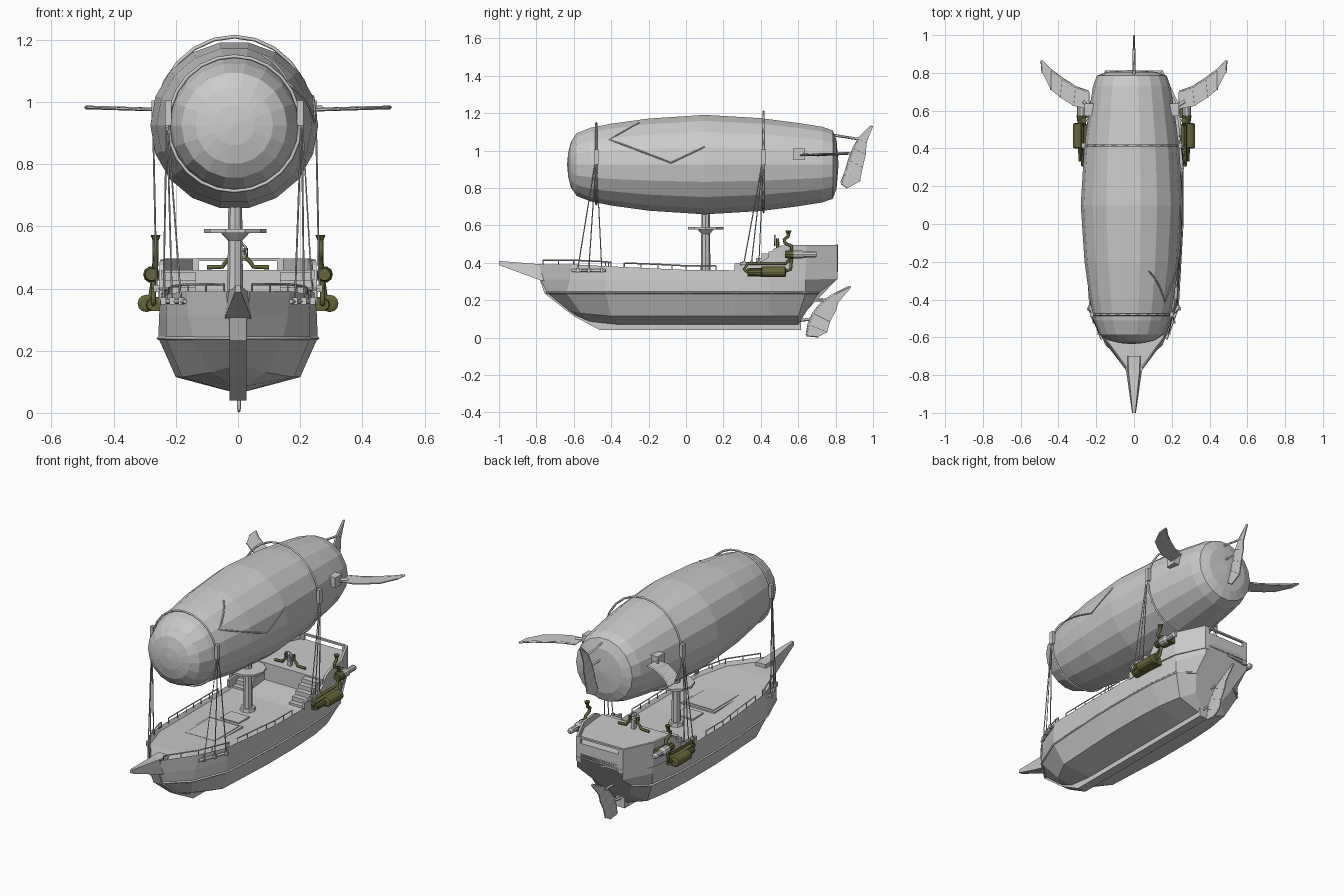
import bpy, bmesh, math
from math import sin, cos, pi
from mathutils import Vector

if "Cube" in bpy.data.objects:
    bpy.data.objects.remove(bpy.data.objects["Cube"])

CX, CZ = -0.012, 0.925      # balloon axis
olive = bpy.data.materials.new("olive")
olive.diffuse_color = (0.13, 0.13, 0.045, 1)
olive.use_nodes = True
olive.node_tree.nodes["Principled BSDF"].inputs["Base Color"].default_value = olive.diffuse_color


def mesh(name, verts, faces, mat=None, thick=0):
    me = bpy.data.meshes.new(name)
    me.from_pydata([tuple(v) for v in verts], [], faces)
    bm = bmesh.new()
    bm.from_mesh(me)
    bmesh.ops.recalc_face_normals(bm, faces=bm.faces)
    bm.to_mesh(me)
    bm.free()
    ob = bpy.data.objects.new(name, me)
    bpy.context.collection.objects.link(ob)
    if mat:
        me.materials.append(mat)
    if thick:
        m = ob.modifiers.new("thickness", 'SOLIDIFY')
        m.thickness, m.offset = thick, 0
    return ob


def loft(name, rings, mat=None, caps=True):
    n = len(rings[0])
    f = [(i*n + j, i*n + (j+1) % n, (i+1)*n + (j+1) % n, (i+1)*n + j)
         for i in range(len(rings)-1) for j in range(n)]
    if caps:
        f += [tuple(range(n)), tuple(range((len(rings)-1)*n, len(rings)*n))]
    return mesh(name, [p for r in rings for p in r], f, mat)


def box(name, c, s, mat=None):
    rings = [[(c[0]+a*s[0]/2, c[1]+b*s[1]/2, c[2]+k*s[2]/2)
              for a, b in ((-1, -1), (1, -1), (1, 1), (-1, 1))] for k in (-1, 1)]
    return loft(name, rings, mat)


def lathe_y(name, prof, x, z, n, mat=None):
    return loft(name, [[(x + r*cos(2*pi*k/n), y, z + r*sin(2*pi*k/n)) for k in range(n)]
                       for y, r in prof], mat)


def lathe_z(name, prof, x, y, n, mat=None):
    return loft(name, [[(x + r*cos(2*pi*k/n), y + r*sin(2*pi*k/n), z) for k in range(n)]
                       for z, r in prof], mat)


def prism_x(name, yz, half):
    return loft(name, [[(s*half, y, z) for y, z in yz] for s in (-1, 1)])


def tube(name, pts, r=0.003, mat=None, closed=False, res=0):
    cu = bpy.data.curves.new(name, 'CURVE')
    cu.dimensions = '3D'
    cu.bevel_depth, cu.bevel_resolution, cu.use_fill_caps = r, res, True
    sp = cu.splines.new('POLY')
    sp.points.add(len(pts)-1)
    for p, q in zip(sp.points, pts):
        p.co = (*q, 1)
    sp.use_cyclic_u = closed
    ob = bpy.data.objects.new(name, cu)
    bpy.context.collection.objects.link(ob)
    if mat:
        cu.materials.append(mat)
    bpy.ops.object.select_all(action='DESELECT')
    bpy.context.view_layer.objects.active = ob
    ob.select_set(True)
    bpy.ops.object.convert(target='MESH')
    return ob


def fin(name, lead, trail, place):
    # ribbed bat-wing membrane between two edges
    n = len(lead)
    v = [place(*p) for p in lead + trail]
    mesh(name, v, [(i, i+1, n+i+1, n+i) for i in range(n-1)], thick=0.006)
    for i in range(n):
        tube(name + "_rib", [v[i], v[n+i]], 0.005)
    tube(name + "_spar", v[:n], 0.006)


# balloon envelope
PROF = [(-.635, .01), (-.63, .065), (-.615, .125), (-.585, .17), (-.51, .2), (-.4, .222), (-.2, .25),
        (.1, .27), (.4, .252), (.6, .226), (.73, .205), (.785, .185), (.805, .13), (.815, .01)]
lathe_y("balloon", PROF, CX, CZ, 18)


def radius(y):
    for (a, r), (b, q) in zip(PROF, PROF[1:]):
        if a <= y <= b:
            return r + (q-r)*(y-a)/(b-a)


# seam lines on the balloon
seam = [(-.25, 1.15), (-.41, 1.06), (-.08, .935), (.1, 1.02)]
path = [Vector(a).lerp(Vector(b), k/6) for a, b in zip(seam, seam[1:]) for k in range(7)]
tube("balloon_seam", [(CX + math.sqrt(radius(y)**2 - (z-CZ)**2), y, z) for y, z in path], 0.004)

# straps around the balloon, with side brackets
for y, r, top in ((-.48, .212, .222), (.415, .256, .285)):
    tube("strap", [(CX + r*cos(k*pi/12), y, CZ + (top if k < 12 else r)*sin(k*pi/12)) for k in range(24)],
         0.006, closed=True)
    for s in (-1, 1):
        box("strap_bracket", (CX + s*r, y, .965), (.02, .026, .08))

# hull: half sections from keel to sheer, mirrored into rings
half = [
    [(.015, -.60, .12), (.018, -.64, .15), (.02, -.75, .24), (.03, -.775, .31), (.038, -.78, .39)],
    [(.02, -.52, .085), (.09, -.56, .13), (.145, -.64, .24), (.16, -.62, .31), (.165, -.61, .392)],
    [(.03, -.36, .07), (.18, -.40, .115), (.232, -.43, .24), (.232, -.43, .31), (.226, -.43, .382)],
    [(.03, 0, .07), (.2, 0, .115), (.256, 0, .24), (.254, 0, .31), (.25, 0, .362)],
    [(.03, .26, .07), (.2, .26, .115), (.256, .26, .24), (.254, .26, .31), (.25, .26, .36)],
    [(.03, .45, .07), (.19, .45, .115), (.25, .45, .24), (.25, .45, .31), (.248, .45, .38)],
    [(.03, .6, .07), (.165, .6, .115), (.225, .64, .24), (.228, .64, .31), (.228, .64, .40)],
    [(.03, .62, .11), (.09, .65, .15), (.135, .71, .24), (.15, .81, .315), (.15, .81, .40)]]
hull = loft("hull", [h + [(-x, y, z) for x, y, z in reversed(h)] for h in half])
bm = bmesh.new()
bm.from_mesh(hull.data)
deck = [f for f in bm.faces if len(f.verts) == 4 and f.normal.z > .8 and all(v.co.z > .35 for v in f.verts)]
bmesh.ops.inset_region(bm, faces=deck, thickness=.014)
bmesh.ops.translate(bm, vec=(0, 0, -.02), verts=list({v for f in deck for v in f.verts}))
bm.to_mesh(hull.data)
bm.free()

# keel and stem, bowsprit
prism_x("keel", [(-.46, .04), (.615, .04), (.615, .11), (-.42, .09), (-.57, .13), (-.72, .25), (-.75, .32),
                 (-.782, .31), (-.755, .235), (-.6, .115)], .028)
loft("bowsprit", [[(-w, y, a), (w, y, a), (w*.7, y, b), (-w*.7, y, b)]
                  for y, w, a, b in ((-1, .01, .388, .41), (-.775, .042, .305, .392), (-.70, .045, .30, .392))])

# sterncastle block with bulwarks and open stern rail
out = [(.247, .44), (.244, .55), (.228, .64), (.15, .81)]
ring = out + [(-x, y) for x, y in reversed(out)]
loft("quarterdeck", [[(x, y, z) for x, y in ring] for z in (.36, .46)])
for s in (-1, 1):
    wall = [(.247, .26, .395), (.248, .40, .405), (.247, .44, .43), (.246, .47, .475), (.244, .51, .492),
            (.228, .64, .496), (.15, .805, .496), (.125, .805, .496)]
    mesh("stern_bulwark", [(s*x, y, .35) for x, y, z in wall] + [(s*x, y, z) for x, y, z in wall],
         [(i, i+1, i+9, i+8) for i in range(7)], thick=.014)
    # wale strip, stern moulding
    tube("wale", [(s*h[2][0], h[2][1], h[2][2]) for h in half], .006)
    tube("stern_moulding", [(s*x, y, .375) for x, y in out[1:]] + [(0, .81, .375)], .004)
    # deck stairs
    for k in range(5):
        box("stair", (s*.185, .31 + k*.03, .345 + k*.012), (.1, .05, .02 + k*.024))
    # rails on posts
    for rail in ([(.045, -.765, .392), (.16, -.60, .392), (.218, -.43, .384), (.222, -.40, .38)],
                 [(.226, -.33, .377), (.235, -.15, .37), (.243, 0, .362), (.243, .16, .361)]):
        up = [Vector((s*x, y, z + .022)) for x, y, z in rail]
        tube("deck_rail", up, .004)
        for a, b in zip(up, up[1:]):
            for q in (a, (a+b)/2, b):
                tube("rail_post", [q, q - Vector((0, 0, .03))], .003)
    # rigging with chain planks
    tube("front_chain_plank", [(s*.17, -.61, .358), (s*.235, -.43, .358)], .008)
    tube("rear_chain_plank", [(s*.258, .29, .395), (s*.258, .41, .395)], .008)
    for top, feet in (((CX + s*.217, -.48, .97), ((.183, -.58, .36), (.212, -.52, .36), (.24, -.45, .36))),
                      ((CX + s*.262, .415, .97), ((.262, .31, .40), (.262, .35, .40), (.262, .39, .40)))):
        for x, y, z in feet:
            tube("rope", [top, (s*x, y, z)], .003)
            box("rope_block", (s*x, y, z), (.018, .014, .022))

    # engine with pipes
    X = s*.295
    lathe_y("engine_drum", [(.40, .018), (.405, .028), (.53, .028), (.535, .018)], X, .352, 12, olive)
    lathe_y("engine_cylinder", [(.33, .018), (.41, .022)], s*.275, .348, 10, olive)
    box("engine_mount", (s*.262, .43, .35), (.04, .2, .045), olive)
    tube("intake_pipe", [(s*.272, .33, .35), (s*.272, .31, .365), (s*.272, .33, .395), (s*.272, .53, .395),
                         (s*.272, .555, .42)], .008, olive, res=1)
    tube("exhaust_pipe", [(s*.28, .53, .355), (s*.28, .56, .365), (s*.27, .565, .43), (s*.265, .565, .49),
                          (s*.265, .53, .505), (s*.265, .525, .525), (s*.265, .545, .54), (s*.265, .548, .56)],
         .01, olive, res=1)
    lathe_z("exhaust_mouth", [(.555, .01), (.572, .016)], s*.265, .548, 8, olive)
    lathe_y("turbine", [(.56, .016), (.57, .024), (.62, .024), (.63, .017), (.69, .017), (.70, .01)],
            s*.278, .445, 10)
    lathe_y("turbine_collar", [(.53, .02), (.575, .027)], s*.278, .445, 10, olive)
    box("turbine_bracket", (s*.255, .60, .44), (.06, .08, .03), olive)
    # pipes beside the helm
    tube("helm_pipe", [(s*.1, .49, .468), (s*.05, .49, .47), (s*.04, .49, .485), (s*.025, .49, .5),
                       (s*.025, .49, .53)], .008, olive, res=1)

    # side fin with bracket and strut
    box("side_fin_bracket", (CX + s*.225, .605, .98), (.05, .065, .06))
    tube("side_fin_arm", [(CX + s*.22, .61, .98), (s*.27, .65, .98)], .008)
    fin("side_fin", [(.24, .70), (.31, .725), (.38, .77), (.44, .815), (.49, .865)],
        [(.24, .61), (.32, .625), (.39, .67), (.44, .71), (.485, .80)],
        lambda x, y: (s*x, y, .975 + .03*(x-.24)))

box("stern_rail", (0, .805, .493), (.27, .014, .01))
box("hatch", (0, -.24, .348), (.22, .26, .016))
box("hatch_cover", (0, -.24, .354), (.19, .23, .012))
box("grating", (0, -.03, .345), (.12, .1, .014))

# mast and crow's nest
lathe_z("mast", [(.33, .026), (.68, .022)], CX + .003, .105, 8)
lathe_z("mast_foot", [(.335, .045), (.36, .04)], CX + .003, .105, 8)
lathe_z("crows_nest", [(.555, .024), (.578, .045), (.579, .1), (.592, .1)], CX + .003, .105, 10)

# helm
box("helm_post", (0, .49, .485), (.02, .02, .06))
wheel = [(.028*cos(k*pi/6), .475, .52 + .028*sin(k*pi/6)) for k in range(12)]
tube("helm_wheel", wheel, .004, closed=True)
for k in range(3):
    tube("wheel_spoke", [wheel[2*k], wheel[2*k+6]], .003)

# tail fin with struts
fin("tail_fin", [(.83, .825), (.855, .89), (.872, .95), (.895, 1.01), (.925, 1.065), (.99, 1.13)],
    [(.865, .80), (.93, .835), (.945, .91), (.962, .98), (.965, 1.04), (.998, 1.125)], lambda y, z: (0, y, z))
tube("tail_strut", [(0, .775, 1.085), (0, .93, 1.06)], .007)
tube("tail_strut", [(0, .79, .985), (0, .885, .985)], .007)

# rudder under the stern
fin("rudder", [(.645, .012), (.655, .07), (.68, .13), (.72, .18), (.78, .225), (.875, .272)],
    [(.71, .005), (.755, .03), (.77, .085), (.80, .14), (.815, .19), (.88, .265)], lambda y, z: (0.003, y, z))
tube("rudder_arm", [(0, .6, .09), (0, .67, .10)], .008)
tube("rudder_arm", [(0, .68, .20), (0, .76, .20)], .008)
